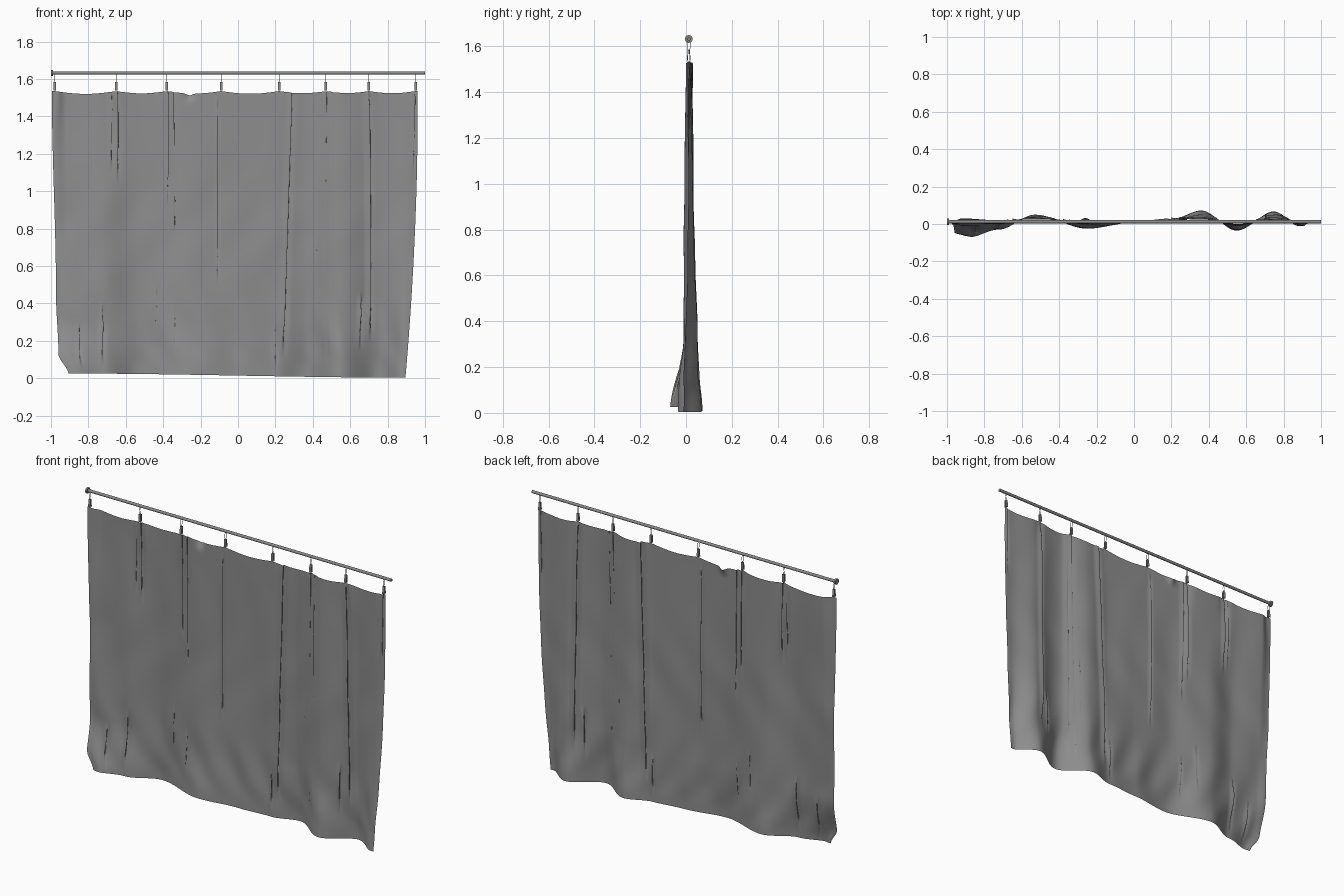
import bpy, bmesh, math
from mathutils import Vector

cube = bpy.data.objects.get("Cube")
if cube:
    bpy.data.objects.remove(cube, do_unlink=True)


def material(name, value):
    m = bpy.data.materials.new(name)
    m.use_nodes = True
    col = (value, value, value, 1)
    m.diffuse_color = col
    m.node_tree.nodes["Principled BSDF"].inputs["Base Color"].default_value = col
    return m


CLOTH = material("grey cloth", 0.27)
METAL = material("grey metal", 0.26)


def finish(name, bm, mat):
    me = bpy.data.meshes.new(name)
    bm.to_mesh(me)
    bm.free()
    me.materials.append(mat)
    ob = bpy.data.objects.new(name, me)
    bpy.context.collection.objects.link(ob)
    bpy.context.view_layer.objects.active = ob
    for o in bpy.context.selected_objects:
        o.select_set(False)
    ob.select_set(True)
    bpy.ops.object.shade_smooth_by_angle(angle=math.radians(50))
    return ob


def cylinder_x(name, x0, x1, radius, y, z, sides=20):
    bm = bmesh.new()
    bmesh.ops.create_cone(bm, cap_ends=True, segments=sides, radius1=radius,
                          radius2=radius, depth=x1 - x0)
    for v in bm.verts:
        v.co = Vector(((x0 + x1) / 2 + v.co.z, y + v.co.x, z + v.co.y))
    return finish(name, bm, METAL)


def ease(keys, values, t):
    """Smooth interpolation through a short list of keys."""
    if t <= keys[0]:
        return values[0]
    for k in range(len(keys) - 1):
        if t <= keys[k + 1]:
            f = (t - keys[k]) / (keys[k + 1] - keys[k])
            f = f * f * (3 - 2 * f)
            return values[k] + (values[k + 1] - values[k]) * f
    return values[-1]


# Rod with its end cap
ROD_Y, ROD_Z = 0.012, 1.632
HOOKS = [-0.98, -0.65, -0.38, -0.09, 0.22, 0.47, 0.70, 0.95]
cylinder_x("rod", -0.995, 1.0, 0.0085, ROD_Y, ROD_Z)
cylinder_x("rod_end_cap", -1.0, -0.99, 0.017, ROD_Y, ROD_Z)

# Hanging clips: a small wire loop under the rod and a pair of slim jaws
for n, hx in enumerate(HOOKS):
    cu = bpy.data.curves.new("clip_loop", "CURVE")
    cu.dimensions = "3D"
    cu.bevel_depth = 0.0013
    cu.bevel_resolution = 1
    sp = cu.splines.new("POLY")
    sp.points.add(15)
    for i, p in enumerate(sp.points):
        a = math.tau * i / 16
        p.co = (hx, ROD_Y + 0.007 * math.cos(a), 1.604 + 0.022 * math.sin(a), 1)
    sp.use_cyclic_u = True
    cu.materials.append(METAL)
    bpy.context.collection.objects.link(bpy.data.objects.new(f"clip_loop_{n + 1}", cu))

    bm = bmesh.new()
    for side in (-1, 1):
        jaw = bmesh.ops.create_cube(bm, size=1)["verts"]
        for v in jaw:
            lean = 0.003 if v.co.z > 0 else 0.006
            v.co = Vector((hx + v.co.x * 0.013,
                           ROD_Y + side * lean + v.co.y * 0.004,
                           1.561 + v.co.z * 0.045))
    finish(f"clip_jaws_{n + 1}", bm, METAL)

# Cloth folds: depth of the waves across the width, at four heights
WAVE_X = [-0.99, -0.92, -0.73, -0.53, -0.25, 0.0, 0.2, 0.36, 0.55, 0.76, 0.93]
WAVES = [
    [-0.064, -0.07, -0.03, 0.05, -0.025, 0.008, 0.025, 0.072, -0.035, 0.067, -0.01],
    [-0.004, -0.012, 0.0, 0.038, -0.004, 0.012, 0.025, 0.047, -0.012, 0.047, 0.0],
    [0.01, 0.018, 0.004, 0.03, 0.01, 0.018, 0.015, 0.034, -0.01, 0.03, 0.01],
    [0.01, 0.03, 0.02, 0.025, 0.015, 0.012, 0.012, 0.025, 0.0, 0.02, 0.01],
]
WAVE_Z = [0.0, 0.32, 0.9, 1.5]
# Sharp pleats: x at the top, x at the bottom, lowest z, highest z, width
PLEATS = [
    (-0.645, -0.64, 1.05, 1.6, 0.013), (-0.675, -0.69, 1.1, 1.55, 0.010),
    (-0.375, -0.38, 0.9, 1.6, 0.014), (-0.345, -0.33, 0.75, 1.6, 0.012),
    (-0.11, -0.11, 0.5, 1.5, 0.010), (0.285, 0.235, 0.12, 1.6, 0.016),
    (0.47, 0.45, 0.08, 1.6, 0.015), (0.50, 0.485, 0.1, 1.6, 0.015),
    (0.42, 0.42, 0.1, 0.75, 0.012), (0.70, 0.715, 0.2, 1.55, 0.015),
    (0.69, 0.65, 0.15, 0.45, 0.012), (-0.40, -0.45, 0.2, 0.5, 0.012),
    (-0.72, -0.73, 0.06, 0.4, 0.014), (-0.86, -0.86, 0.05, 0.3, 0.014),
    (-0.34, -0.34, 0.12, 0.4, 0.010), (0.2, 0.2, 0.03, 0.3, 0.012),
    (0.945, 0.93, 1.1, 1.6, 0.010),
]
COLS, ROWS = 640, 80


def top_edge(x):
    z = 1.535
    for a, b in zip(HOOKS, HOOKS[1:]):
        if a <= x <= b:
            z -= 0.045 * (b - a) * math.sin(math.pi * (x - a) / (b - a))
    return z - 0.01 * math.exp(-((x + 0.26) / 0.02) ** 2)


def cloth_point(u, t):
    x = -0.0165 + 0.9785 * u
    low = ease([-0.9, 0.9], [0.025, 0.003], x)
    z = low + (top_edge(x) - low) * t
    # Waves deepen towards the hem; the top is pinned at the clips
    y = ease(WAVE_Z, [ease(WAVE_X, row, x) for row in WAVES], z)
    pin = max(math.exp(-((x - h) / 0.03) ** 2) for h in HOOKS)
    y += (ROD_Y - y) * pin * ease([1.3, 1.53], [0, 1], z)
    # Gentle wrinkles, stronger above the hem
    soft = math.sin(math.pi * t)
    y += 0.003 * soft * math.sin(23 * x + 2.5 * math.sin(4 * z)) * math.cos(7 * z + 5 * x)
    y += 0.005 * math.sin(29 * x + 11 * z) * ease([0.04, 0.18, 0.5], [0, 1, 0], z)
    # Small turned-over lip on the top edge
    y += 0.018 * math.exp(-((x + 0.26) / 0.025) ** 2) * ease([1.47, 1.52], [0, 1], z)
    # S-shaped overlaps
    shift = 0
    for xt, xb, z0, z1, w in PLEATS:
        if z0 < z < z1:
            d = (x - (xb + (xt - xb) * z / 1.53)) / w
            if abs(d) < 4:
                ends = (z - z0) / 0.2, (z1 - z) / 0.1
                s = min(1, *ends) * math.exp(-d * d)
                shift -= 2.2 * w * d * s
                y += 1.2 * w * d * s
    # Side edges drawn inwards near the hem
    if u < 0:
        pull = ease([0.02, 0.13, 0.45, 1.53], [0.09, 0.035, 0.022, 0], z)
    else:
        pull = -0.067 * (1 - z / 1.53) ** 2
    return Vector((x + shift + pull * abs(u) ** 7, y, z))


bm = bmesh.new()
grid = [[bm.verts.new(cloth_point(2 * i / COLS - 1, j / ROWS)) for i in range(COLS + 1)]
        for j in range(ROWS + 1)]
for lower, upper in zip(grid, grid[1:]):
    for i in range(COLS):
        bm.faces.new((lower[i], lower[i + 1], upper[i + 1], upper[i]))
curtain = finish("curtain_cloth", bm, CLOTH)
for p in curtain.data.polygons:
    p.use_smooth = True
